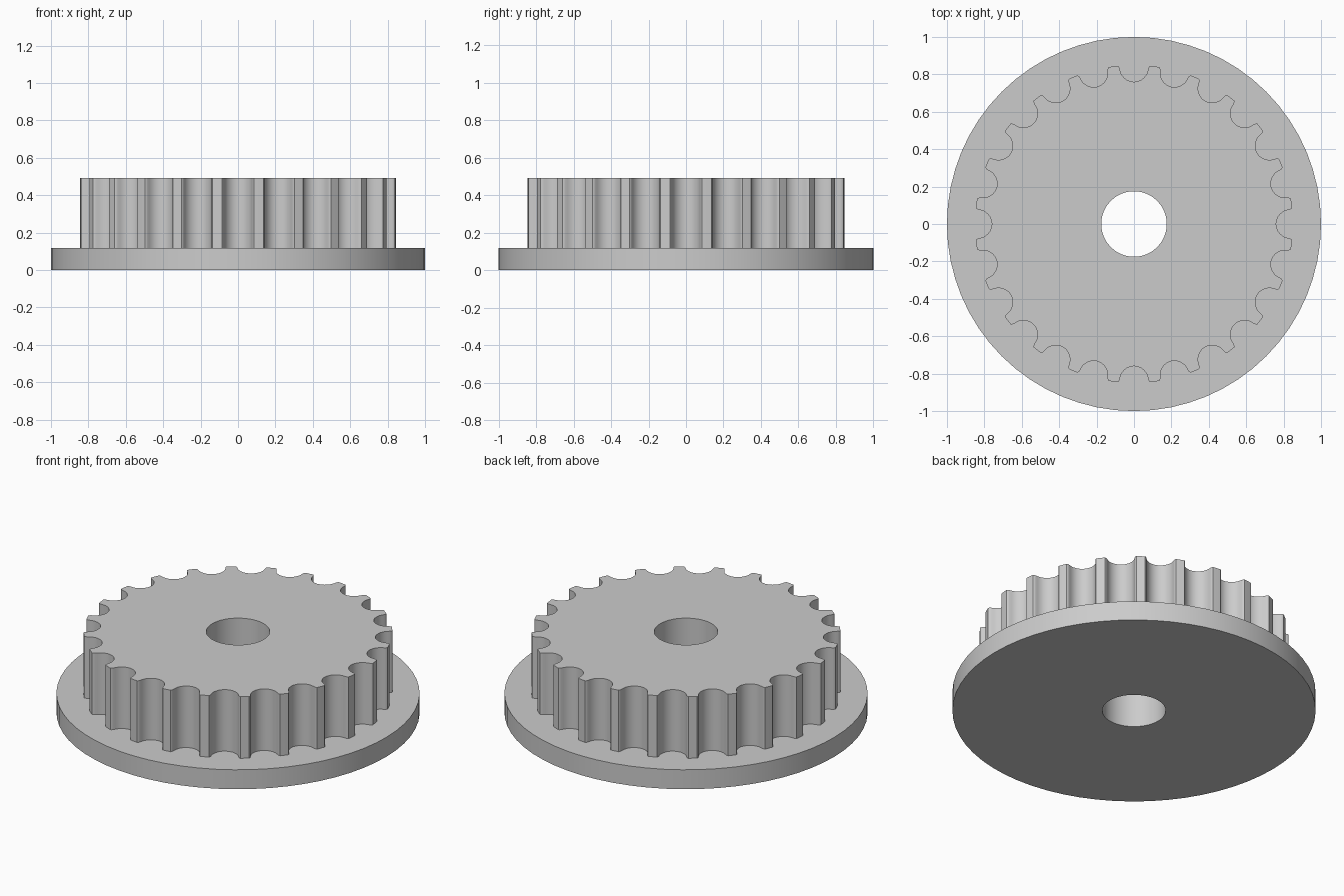
import bpy, bmesh, math

if "Cube" in bpy.data.objects:
    bpy.data.objects.remove(bpy.data.objects["Cube"])

TEETH = 24
BORE_R, FLANGE_R, TIP_R = 0.175, 1.0, 0.85
FLANGE_Z, TOP_Z = 0.118, 0.492


def circle(radius, count):
    return [(radius * math.cos(2 * math.pi * i / count),
             radius * math.sin(2 * math.pi * i / count)) for i in range(count)]


def toothed_outline():
    # half of one round groove: (sideways offset, distance from the axis)
    half = [(0.02, 0.7625), (0.039, 0.771), (0.055, 0.784), (0.067, 0.80),
            (0.0735, 0.818), (0.077, 0.832), (0.081, 0.841), (0.0865, 0.8455)]
    groove = [(-s, r) for s, r in reversed(half)] + [(0, 0.76)] + half
    points = []
    for i in range(TEETH):
        a = 2 * math.pi * i / TEETH
        for s, r in groove:
            points.append((r * math.cos(a) - s * math.sin(a),
                           r * math.sin(a) + s * math.cos(a)))
        # middle of the tooth tip
        a += math.pi / TEETH
        points.append((TIP_R * math.cos(a), TIP_R * math.sin(a)))
    return points


bm = bmesh.new()


def ring(points, z):
    verts = [bm.verts.new((x, y, z)) for x, y in points]
    edges = [bm.edges.new((verts[i - 1], verts[i])) for i in range(len(verts))]
    return verts, edges


def wall(a, b):
    for i in range(len(a[0])):
        bm.faces.new((a[0][i - 1], a[0][i], b[0][i], b[0][i - 1]))


def cap(outer, inner):
    bmesh.ops.triangle_fill(bm, use_beauty=True, edges=outer[1] + inner[1])


bore, rim, teeth = circle(BORE_R, 48), circle(FLANGE_R, 64), toothed_outline()
bore_low, bore_high = ring(bore, 0), ring(bore, TOP_Z)
rim_low, rim_high = ring(rim, 0), ring(rim, FLANGE_Z)
teeth_low, teeth_high = ring(teeth, FLANGE_Z), ring(teeth, TOP_Z)

# flange disc, toothed drum and through bore as one closed surface
wall(bore_low, bore_high)
wall(rim_low, rim_high)
wall(teeth_low, teeth_high)
cap(rim_low, bore_low)
cap(rim_high, teeth_low)
cap(teeth_high, bore_high)
bmesh.ops.recalc_face_normals(bm, faces=bm.faces[:])

mesh = bpy.data.meshes.new("toothed_pulley")
bm.to_mesh(mesh)
bm.free()
pulley = bpy.data.objects.new("toothed_pulley", mesh)
bpy.context.collection.objects.link(pulley)

grey = bpy.data.materials.new("light grey")
grey.diffuse_color = (0.6, 0.6, 0.6, 1)
grey.use_nodes = True
grey.node_tree.nodes["Principled BSDF"].inputs["Base Color"].default_value = grey.diffuse_color
mesh.materials.append(grey)

bpy.context.view_layer.objects.active = pulley
pulley.select_set(True)
bpy.ops.object.shade_smooth_by_angle(angle=math.radians(30))
